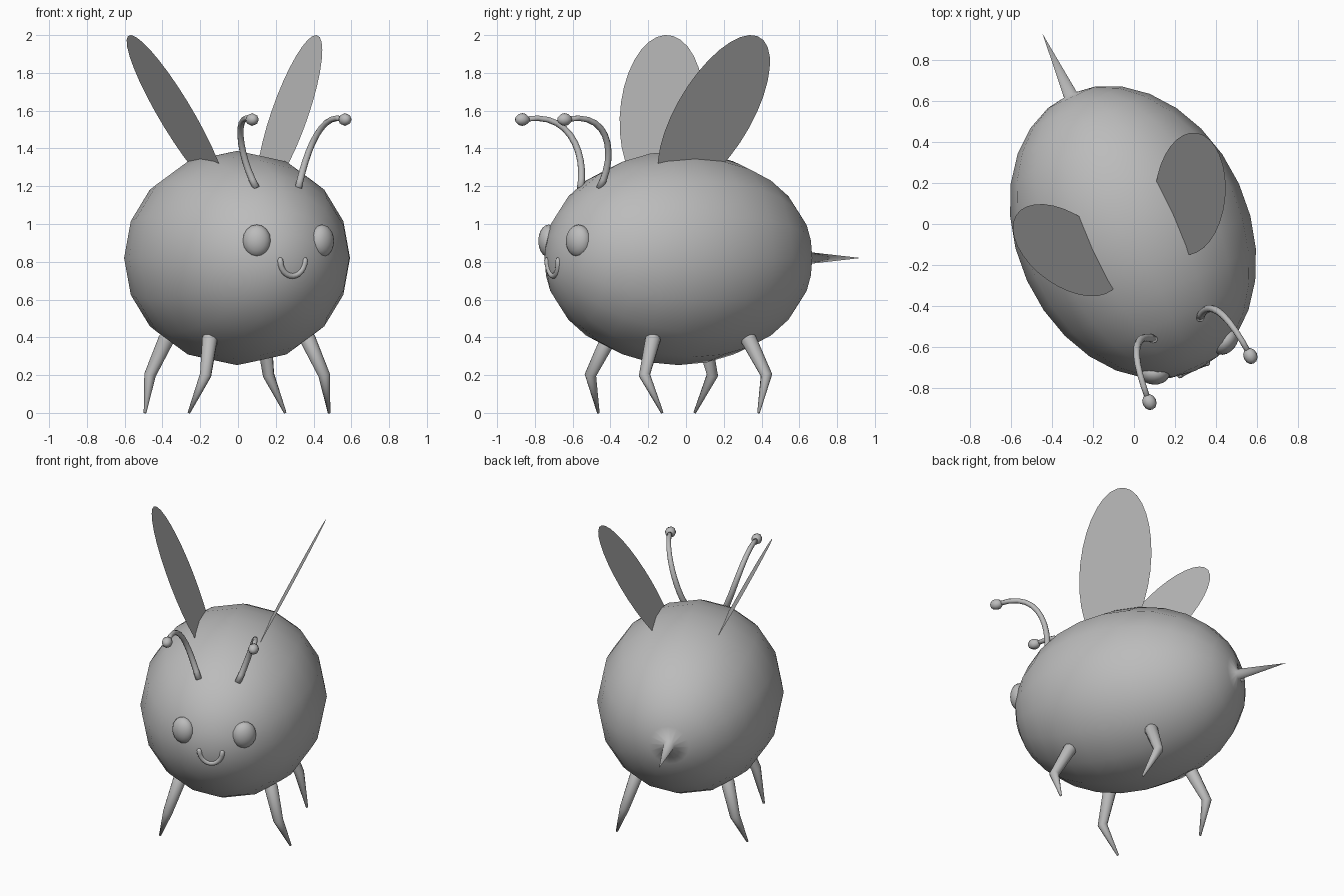
import bpy, bmesh
from math import sin, cos, pi, radians
from mathutils import Vector, Matrix, Quaternion
from mathutils.geometry import interpolate_bezier

cube = bpy.data.objects.get("Cube")
if cube:
    bpy.data.objects.remove(cube)

grey = bpy.data.materials.new("plain_grey")
grey.use_nodes = True
COLOUR = (0.5, 0.5, 0.5, 1)
grey.diffuse_color = COLOUR
grey.node_tree.nodes["Principled BSDF"].inputs["Base Color"].default_value = COLOUR

# The whole insect is built facing -y, then turned a little to its left
PLACE = Matrix.Translation((-0.005, -0.04, 0)) @ Matrix.Rotation(radians(24.5), 4, 'Z')
SIDES = (("left", 1), ("right", -1))


def finish(name, bm, smooth=True, closed=True):
    if closed:
        bmesh.ops.recalc_face_normals(bm, faces=bm.faces)
    for f in bm.faces:
        f.smooth = smooth
    mesh = bpy.data.meshes.new(name)
    bm.to_mesh(mesh)
    bm.free()
    mesh.materials.append(grey)
    obj = bpy.data.objects.new(name, mesh)
    obj.matrix_world = PLACE
    bpy.context.collection.objects.link(obj)
    return obj


def tube(name, points, radii, sides=10):
    """Loft circles of the given radii along a path, capping both ends."""
    pts = [Vector(p) for p in points]
    bm = bmesh.new()
    rings, q, last = [], Quaternion(), Vector((0, 0, 1))
    for i, (p, r) in enumerate(zip(pts, radii)):
        tangent = (pts[min(i + 1, len(pts) - 1)] - pts[max(i - 1, 0)]).normalized()
        q = last.rotation_difference(tangent) @ q
        last = tangent
        angles = [2 * pi * k / sides for k in range(sides)]
        rings.append([bm.verts.new(p + q @ Vector((r * cos(a), r * sin(a), 0)))
                      for a in angles])
    for a, b in zip(rings, rings[1:]):
        for k in range(sides):
            n = (k + 1) % sides
            bm.faces.new((a[k], a[n], b[n], b[k]))
    bm.faces.new(rings[0][::-1])
    bm.faces.new(rings[-1])
    return finish(name, bm)


def ellipsoid(name, centre, radii, yaw=0, u=16, v=10):
    bm = bmesh.new()
    m = (Matrix.Translation(centre) @ Matrix.Rotation(yaw, 4, 'Z')
         @ Matrix.Diagonal((*radii, 1)) @ Matrix.Rotation(pi / 2, 4, 'X'))
    bmesh.ops.create_uvsphere(bm, u_segments=u, v_segments=v, radius=1, matrix=m)
    return finish(name, bm)


# Body: egg-shaped lathe whose rear pole is drawn out into a stinger
WIDE, LONG, MID = 0.567, 0.74, 0.82
STEPS, SEGMENTS = 14, 16
profile = [(WIDE * sin(pi * i / STEPS), -LONG * cos(pi * i / STEPS)) for i in range(STEPS)]
profile += [(0.034, 0.735), (0, 1.06)]
bm = bmesh.new()
rings = []
for r, y in profile:
    count = SEGMENTS if r > 0 else 1
    rings.append([bm.verts.new((r * cos(2 * pi * k / SEGMENTS), y,
                                MID + r * sin(2 * pi * k / SEGMENTS)))
                  for k in range(count)])
for a, b in zip(rings, rings[1:]):
    for k in range(SEGMENTS):
        n = (k + 1) % SEGMENTS
        if len(a) == 1:
            bm.faces.new((a[0], b[k], b[n]))
        elif len(b) == 1:
            bm.faces.new((a[k], a[n], b[0]))
        else:
            bm.faces.new((a[k], a[n], b[n], b[k]))
finish("body_with_stinger", bm)

# Smile: a half ring lying on the face, with rounded ends
arc = [pi + pi * i / 12 for i in range(13)]
smile = [(0.072 * cos(a) - 0.008, -0.728 - 0.006 * sin(a), 0.81 + 0.085 * sin(a)) for a in arc]
smile = [(smile[0][0], smile[0][1], 0.822)] + smile + [(smile[-1][0], smile[-1][1], 0.822)]
tube("smile", smile, [0.007] + [0.016] * 13 + [0.007], 8)

for side, s in SIDES:
    # Eyes turned outward to follow the face
    ellipsoid(side + "_eye", (s * 0.19, -0.668, 0.91), (0.075, 0.055, 0.087), s * radians(26))

    # Antennae: a forward-bending stalk with a knob
    stalk = interpolate_bezier(Vector((s * 0.122, -0.515, 1.19)), Vector((s * 0.19, -0.45, 1.35)),
                               Vector((s * 0.25, -0.5, 1.6)), Vector((s * 0.27, -0.77, 1.555)), 12)
    tube(side + "_antenna", stalk, [0.02 - 0.0005 * i for i in range(12)], 8)
    ellipsoid(side + "_antenna_knob", (s * 0.27, -0.785, 1.553), (0.034, 0.04, 0.034), 0, 8, 6)

    # Wings: flat ellipses leaning outward and swept back
    lean, sweep = radians(26.4), radians(19)
    bm = bmesh.new()
    verts = []
    for k in range(32):
        a = 2 * pi * k / 32
        p, t = 0.235 * cos(a), 0.49 * sin(a)
        across = p * cos(sweep) + t * sin(sweep)
        up = t * cos(sweep) - p * sin(sweep)
        verts.append(bm.verts.new((s * (0.331 + up * sin(lean)), 0.055 + across,
                                   1.58 + up * cos(lean))))
    bm.faces.new(verts)
    finish(side + "_wing", bm, smooth=False, closed=False)

    # Legs: tapered thigh and shin meeting at a bent knee
    for end, e in (("front", -1), ("back", 1)):
        tube(f"{end}_{side}_leg",
             [(s * 0.278, e * 0.27, 0.42), (s * 0.285, e * 0.278, 0.39),
              (s * 0.345, e * 0.355, 0.2), (s * 0.408, e * 0.28, 0.0)],
             [0.03, 0.042, 0.031, 0.007])
